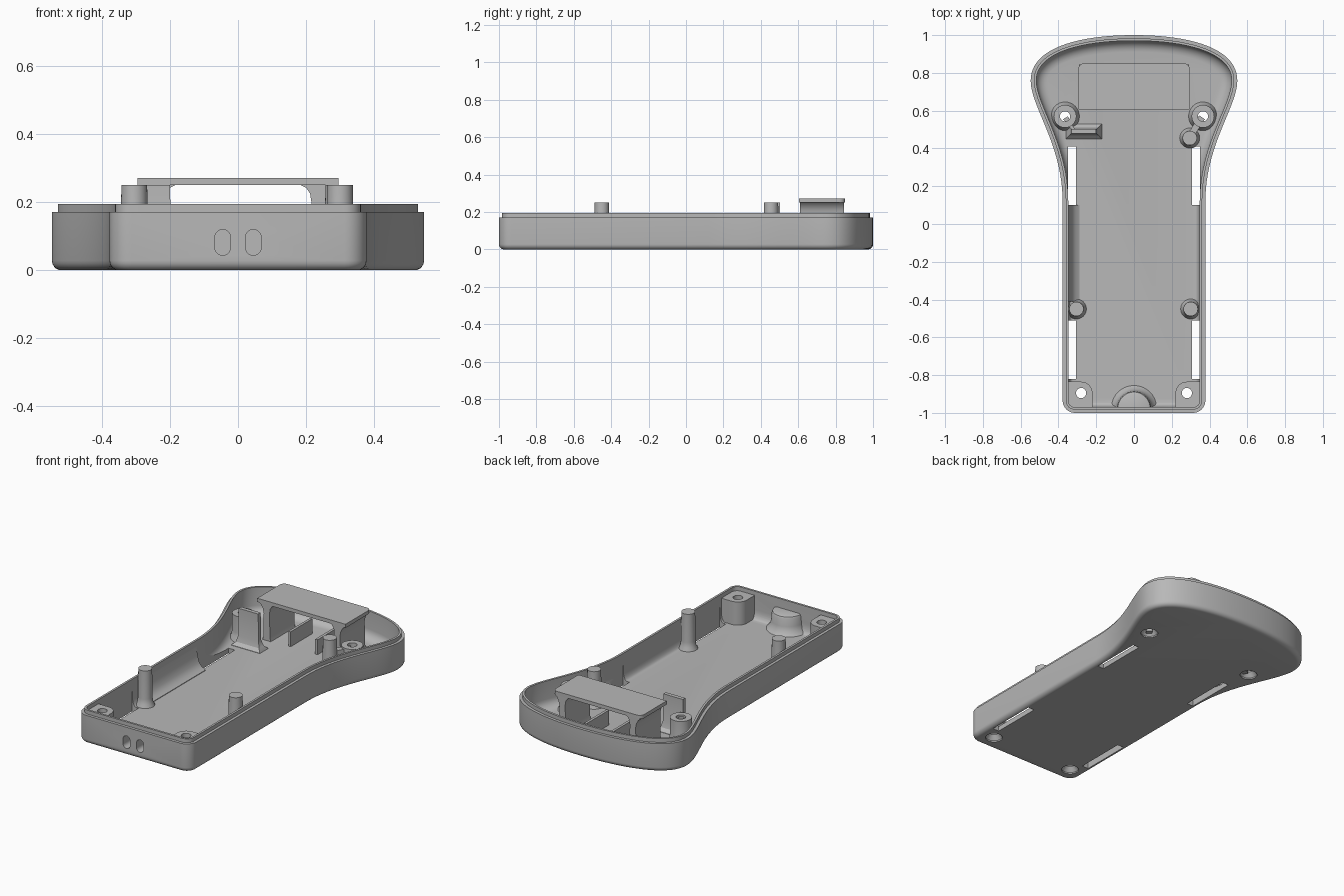
import bpy, bmesh
from math import sin, cos, pi
from mathutils import Vector
from mathutils.geometry import interpolate_bezier

if "Cube" in bpy.data.objects:
    bpy.data.objects.remove(bpy.data.objects["Cube"])

grey = bpy.data.materials.new("plain grey")
grey.use_nodes = True
grey.diffuse_color = (0.48, 0.48, 0.48, 1)
grey.node_tree.nodes["Principled BSDF"].inputs["Base Color"].default_value = (0.48, 0.48, 0.48, 1)

FLOOR = 0.03
SINK = 0.02   # where inner parts start, inside the floor


def loft(name, *stacks):
    """Closed solids, each skinned over a stack of equal-sized rings."""
    bm = bmesh.new()
    for rings in stacks:
        loops = [[bm.verts.new(p) for p in ring] for ring in rings]
        n = len(loops[0])
        for a, b in zip(loops, loops[1:]):
            for i in range(n):
                j = (i + 1) % n
                bm.faces.new((a[i], a[j], b[j], b[i]))
        bm.faces.new(loops[0][::-1])
        bm.faces.new(loops[-1])
    bmesh.ops.recalc_face_normals(bm, faces=bm.faces)
    mesh = bpy.data.meshes.new(name)
    bm.to_mesh(mesh)
    bm.free()
    mesh.materials.append(grey)
    obj = bpy.data.objects.new(name, mesh)
    bpy.context.collection.objects.link(obj)
    return obj


def flat(pts, z):
    return [(x, y, z) for x, y in pts]


def upright(pts, y):
    return [(x, y, z) for x, z in pts]


def arc(cx, cy, r, start, end, n):
    return [(cx + r * cos(start + (end - start) * i / n),
             cy + r * sin(start + (end - start) * i / n)) for i in range(n + 1)]


def lathe(cx, cy, profile, n=32):
    return [flat(arc(cx, cy, r, 0, 2 * pi, n)[:-1], z) for r, z in profile]


def box(x0, x1, y0, y1, z0, z1):
    pts = [(x0, y0), (x1, y0), (x1, y1), (x0, y1)]
    return [flat(pts, z0), flat(pts, z1)]


def flip(pts, side):
    return [(side * x, y) for x, y in pts]


# Outline of the handle and the wide head
half = arc(0.313, -0.935, 0.065, -pi / 2, 0, 8)
for knots in (((0.378, 0.12), (0.378, 0.42), (0.547, 0.62), (0.547, 0.76)),
              ((0.547, 0.76), (0.547, 0.93), (0.3, 1), (0, 1))):
    curve = interpolate_bezier(*[Vector((x, y, 0)) for x, y in knots], 25)
    half += [(p.x, p.y) for p in curve[(0 if knots[0][1] < 0.5 else 1):]]
outline = half + [(-x, y) for x, y in half[-2::-1]]


def inset(base, head_extra, z):
    """Outline moved inwards, by more in the head than in the handle."""
    ring = []
    n = len(outline)
    for i, (x, y) in enumerate(outline):
        a, b = outline[i - 1], outline[(i + 1) % n]
        before = Vector((x - a[0], y - a[1])).normalized()
        after = Vector((b[0] - x, b[1] - y)).normalized()
        t = (before + after).normalized()
        k = min(max((y - 0.15) / 0.45, 0), 1)
        d = base + head_extra * k * k * (3 - 2 * k)
        ring.append((x - t.y * d, y + t.x * d, z))
    return ring


# Shell: rounded base, outer wall, stepped lip, filleted cavity
R = 0.028
rings = [inset(R * (1 - sin(a)), 0, R * (1 - cos(a))) for a in (i * pi / 10 for i in range(6))]
rings += [inset(0, 0, 0.172), inset(0.017, 0, 0.172), inset(0.017, 0, 0.195), inset(0.03, 0, 0.195)]
for i in range(7):
    a = i * pi / 12
    rings.append(inset(0.03 + 0.024 * (1 - cos(a)), 0.035 * (1 - cos(a)),
                       FLOOR + 0.055 * (1 - sin(a))))
shell = loft("shell", rings)

drilled = [shell]
cuts = []
screw = [(0.048, -0.01), (0.048, 0.008), (0.027, 0.035), (0.027, 0.3)]

for side, word in ((1, "left"), (-1, "right")):
    # Screw bosses in the head and in the handle corners
    drilled.append(loft(word + "_head_boss", lathe(
        side * 0.365, 0.57, [(0.078, SINK), (0.075, 0.035), (0.064, 0.055), (0.06, 0.08), (0.06, 0.18)])))
    corner = arc(0.28, -0.895, 0.06, pi / 2, pi, 10) + [(0.22, -0.975), (0.345, -0.975), (0.355, -0.835)]
    drilled.append(loft(word + "_corner_boss",
                        [flat(flip(corner, side), SINK), flat(flip(corner, side), 0.17)]))
    cuts += [lathe(side * 0.365, 0.57, screw), lathe(side * 0.28, -0.895, screw)]
    # Strap slots in the floor
    for y0, y1 in ((0.1, 0.41), (-0.82, -0.51)):
        x0, x1 = sorted((side * 0.308, side * 0.35))
        cuts.append(box(x0, x1, y0, y1, -0.02, 0.12))
    # Cord slots in the front end
    stadium = (arc(side * 0.045, 0.097, 0.023, 0, pi, 10)
               + arc(side * 0.045, 0.067, 0.023, pi, 2 * pi, 10))
    cuts.append([upright(stadium, -1.03), upright(stadium, -0.93)])
    # Bridge legs, flared where they meet the bridge plate
    leg = [(0.265, SINK), (0.258, 0.05), (0.255, 0.19), (0.26, 0.215), (0.272, 0.238), (0.29, 0.252),
           (0.18, 0.252), (0.2, 0.243), (0.212, 0.225), (0.216, 0.2), (0.214, 0.05), (0.205, SINK)]
    loft(word + "_bridge_leg", [upright(flip(leg, side), 0.61), upright(flip(leg, side), 0.845)])
    # Low ribs below the bridge
    loft(word + "_bridge_rib", box(side * 0.09 - 0.008, side * 0.09 + 0.008, 0.62, 0.83, SINK, 0.12))

# Housing behind the cord slots
drilled.append(loft("cord_housing", [
    flat(arc(0, -0.975, r, 0, pi, 20), z)
    for r, z in ((0.13, SINK), (0.115, 0.035), (0.1, 0.055), (0.093, 0.08),
                 (0.09, 0.125), (0.085, 0.135), (0.075, 0.14))]))

# Board support pegs with flared feet
for name, x, y in (("front_right_peg", -0.305, -0.45), ("front_left_peg", 0.3, -0.45),
                   ("rear_left_peg", 0.295, 0.455)):
    loft(name, lathe(x, y, [(0.055, SINK), (0.052, 0.035), (0.043, 0.05), (0.04, 0.08), (0.038, 0.25)]))

# Neck joining the rear peg to its boss
neck = [(0.285, 0.475), (0.312, 0.455), (0.375, 0.555), (0.345, 0.575)]
loft("peg_neck", [flat(neck, SINK), flat(neck, 0.17)])
neck = [(-0.315, 0.48), (-0.315, 0.505), (-0.35, 0.57), (-0.375, 0.555)]
loft("tab_neck", [flat(neck, SINK), flat(neck, 0.17)])

# Upright tab with a spreading foot
loft("upright_tab", [
    flat([(-0.265 + sx * w, 0.49 + sy * d) for sx, sy in ((-1, -1), (1, -1), (1, 1), (-1, 1))], z)
    for w, d, z in ((0.098, 0.042, SINK), (0.095, 0.04, 0.032), (0.078, 0.022, 0.05),
                    (0.068, 0.013, 0.085), (0.065, 0.012, 0.25))])

# Bridge plate with rounded rear corners
plate = ([(-0.295, 0.605), (0.295, 0.605)] + arc(0.265, 0.82, 0.03, 0, pi / 2, 6)
         + arc(-0.265, 0.82, 0.03, pi / 2, pi, 6))
loft("bridge_plate", [flat(plate, 0.25), flat(plate, 0.272)])

# Sloped fillet along the right wall
slope = [(-0.36, SINK), (-0.285, SINK), (-0.288, 0.033), (-0.31, 0.045),
         (-0.33, 0.07), (-0.34, 0.11), (-0.35, 0.17), (-0.36, 0.17)]
loft("right_wall_fillet", [upright(slope, -0.41), upright(slope, 0.1)])

# Cut all holes and slots
cutter = loft("hole_cutter", *cuts)
cutter.hide_render = True
for obj in drilled:
    mod = obj.modifiers.new("holes", "BOOLEAN")
    mod.operation = "DIFFERENCE"
    mod.solver = "EXACT"
    mod.object = cutter
    bpy.context.view_layer.objects.active = obj
    bpy.ops.object.modifier_apply(modifier=mod.name)
bpy.data.objects.remove(cutter)

# Smooth shading with crisp edges
bpy.ops.object.select_all(action="DESELECT")
for obj in bpy.context.collection.objects:
    if obj.type == "MESH" and grey.name in obj.data.materials:
        obj.select_set(True)
        bpy.context.view_layer.objects.active = obj
bpy.ops.object.shade_smooth_by_angle(angle=pi / 6)
